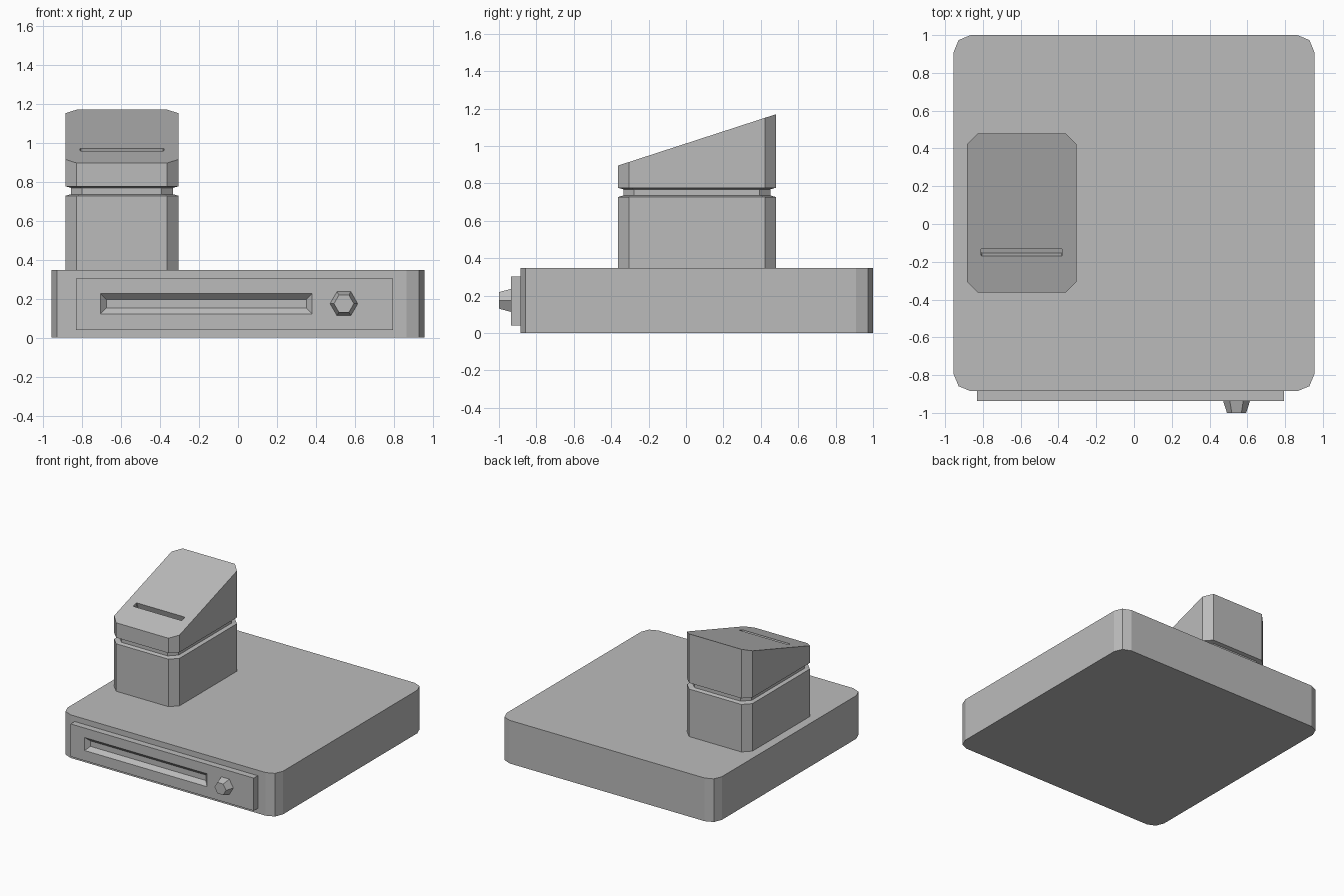
import bpy, bmesh
from math import cos, sin, pi

if "Cube" in bpy.data.objects:
    bpy.data.objects.remove(bpy.data.objects["Cube"], do_unlink=True)

# Single flat grey
GREY = (0.5, 0.5, 0.5, 1)
grey = bpy.data.materials.new("plain grey")
grey.use_nodes = True
grey.diffuse_color = GREY
grey.node_tree.nodes["Principled BSDF"].inputs["Base Color"].default_value = GREY


def outline(x0, x1, y0, y1, corner=0, segments=1):
    """Rectangle outline with cut or rounded corners."""
    pts = []
    for i, (x, y, sx, sy) in enumerate([(x1, y1, 1, 1), (x0, y1, -1, 1),
                                        (x0, y0, -1, -1), (x1, y0, 1, -1)]):
        if not corner:
            pts.append((x, y))
            continue
        for k in range(segments + 1):
            a = (i + k / segments) * pi / 2
            pts.append((x + corner * (cos(a) - sx), y + corner * (sin(a) - sy)))
    return pts


def loft(name, rings):
    """Skin a chain of equal-length rings and cap both ends."""
    bm = bmesh.new()
    loops = [[bm.verts.new(p) for p in ring] for ring in rings]
    n = len(loops[0])
    for a, b in zip(loops, loops[1:]):
        for i in range(n):
            j = (i + 1) % n
            bm.faces.new((a[i], a[j], b[j], b[i]))
    bm.faces.new(loops[0])
    bm.faces.new(loops[-1])
    bmesh.ops.recalc_face_normals(bm, faces=bm.faces)
    mesh = bpy.data.meshes.new(name)
    bm.to_mesh(mesh)
    bm.free()
    mesh.materials.append(grey)
    obj = bpy.data.objects.new(name, mesh)
    bpy.context.collection.objects.link(obj)


def flat(pts, z):
    return [(x, y, z) for x, y in pts]


def upright(pts, y):
    return [(x, y, z) for x, z in pts]


# Wide cash drawer body with rounded corners
body = outline(-0.955, 0.955, -0.885, 1.0, 0.09, 2)
loft("drawer_body", [flat(body, 0), flat(body, 0.346)])

# Front panel with a bevelled pull recess
panel = outline(-0.83, 0.795, 0.04, 0.302)
loft("drawer_front", [
    upright(panel, -0.88), upright(panel, -0.936),
    upright(outline(-0.705, 0.38, 0.122, 0.226), -0.936),
    upright(outline(-0.675, 0.35, 0.152, 0.196), -0.906)])


# Tapered six-sided lock knob
def hexagon(r):
    return [(0.543 + r * cos(i * pi / 3), 0.174 + r * sin(i * pi / 3)) for i in range(6)]


loft("lock_knob", [upright(hexagon(0.073), -0.93), upright(hexagon(0.051), -1.0)])


# Tower: grooved column with a sloping top and a slot sunk into it
def tower(inset):
    return outline(-0.885 + inset, -0.305 - inset, -0.363 + inset, 0.48 - inset)


def column(inset):
    x0, x1, y0, y1 = -0.885 + inset, -0.305 - inset, -0.363 + inset, 0.48 - inset
    return outline(x0, x1, y0, y1, 0.058)


def sloped(pts, depth=0):
    slope = 0.325
    return [(x, y + slope * depth, 0.895 + slope * (y + 0.363) - depth) for x, y in pts]


slot = outline(-0.81, -0.38, -0.17, -0.13, 0.004)
profile = [(0.34, 0), (0.727, 0), (0.735, 0.028), (0.768, 0.028), (0.776, 0)]
loft("card_tower", [flat(column(inset), z) for z, inset in profile]
     + [sloped(column(0)), sloped(slot), sloped(slot, 0.05)])
